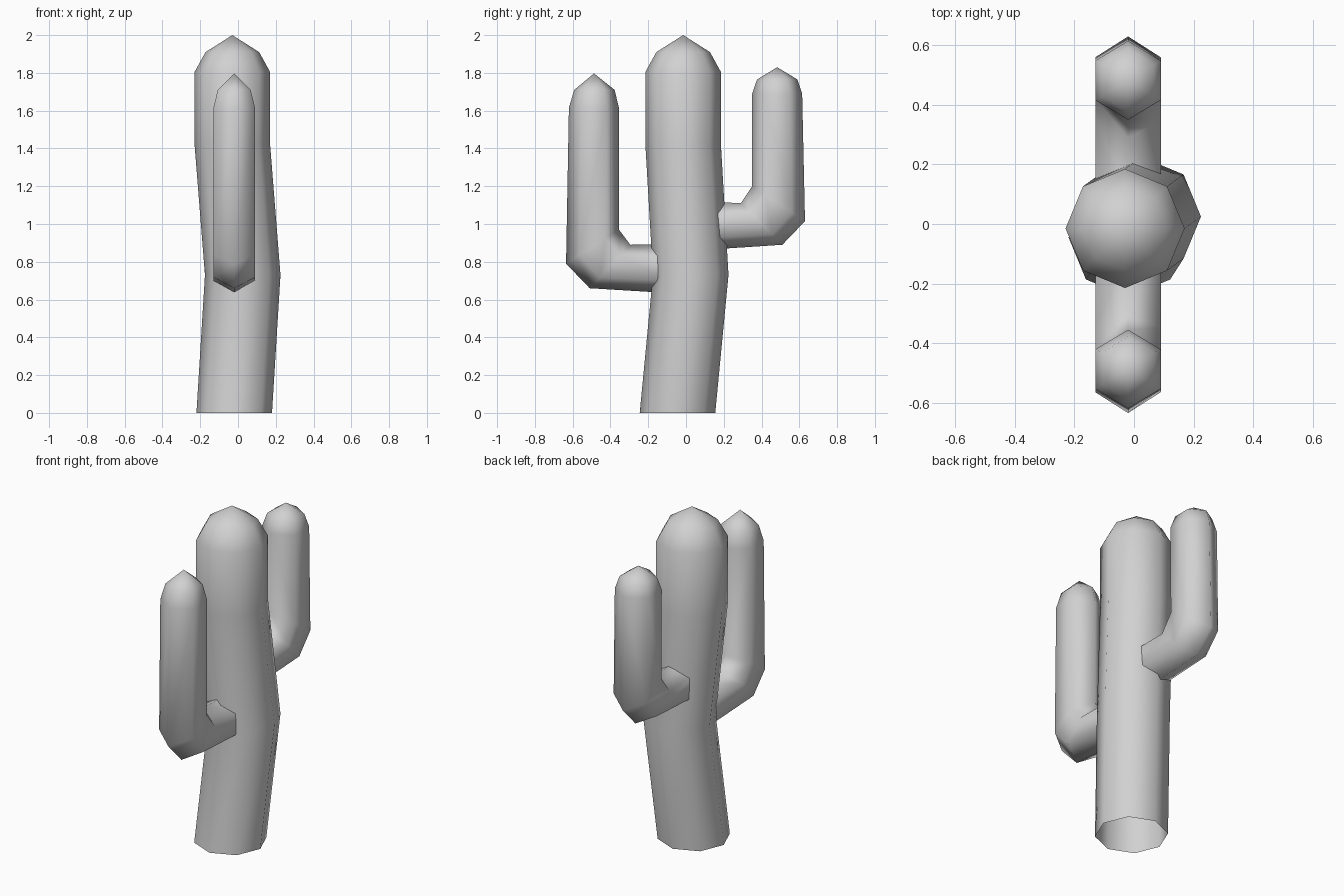
import bpy
import bmesh
from math import cos, sin, tau, pi
from mathutils import Vector

cube = bpy.data.objects.get("Cube")
if cube:
    bpy.data.objects.remove(cube, do_unlink=True)

grey = bpy.data.materials.new("plain grey")
grey.use_nodes = True
grey.diffuse_color = (0.64, 0.64, 0.64, 1)
grey.node_tree.nodes["Principled BSDF"].inputs["Base Color"].default_value = (0.64, 0.64, 0.64, 1)


def tube(name, rings, sides, tip):
    """Skin rings given as (centre, first axis, second axis), closing on a tip."""
    bm = bmesh.new()
    loops = []
    for centre, u, v in rings:
        angles = [tau * i / sides for i in range(sides)]
        loops.append([bm.verts.new(centre + u * cos(a) + v * sin(a)) for a in angles])
    for low, high in zip(loops, loops[1:]):
        for i in range(sides):
            j = (i + 1) % sides
            bm.faces.new((low[i], low[j], high[j], high[i]))
    top = bm.verts.new(tip)
    for i in range(sides):
        bm.faces.new((loops[-1][i], loops[-1][(i + 1) % sides], top))
    bmesh.ops.recalc_face_normals(bm, faces=bm.faces)
    mesh = bpy.data.meshes.new(name)
    bm.to_mesh(mesh)
    bm.free()
    mesh.materials.append(grey)
    mesh.shade_smooth()
    obj = bpy.data.objects.new(name, mesh)
    bpy.context.collection.objects.link(obj)
    return obj


# Trunk: leaning eight-sided column, open underneath, with a domed top
trunk_rings = [
    (Vector((x, y, z)), Vector((r, 0, 0)), Vector((0, r, 0)))
    for x, y, z, r in (
        (-0.02, -0.045, 0, 0.2),
        (0.025, 0.025, 0.73, 0.2),
        (-0.03, -0.015, 1.42, 0.2),
        (-0.03, -0.015, 1.805, 0.2),
        (-0.03, -0.015, 1.91, 0.142),
    )
]
tube("trunk", trunk_rings, 8, Vector((-0.03, -0.015, 2)))


# Arms: six-sided bent pipes, each ring set by its outer and inner (y, z) points
def arm(name, sections, tip):
    x = -0.02
    rings = []
    for outer, inner, half_width in sections:
        a, b = Vector((x, *outer)), Vector((x, *inner))
        rings.append(((a + b) / 2, (a - b) / 2, Vector((half_width / sin(pi / 3), 0, 0))))
    tube(name, rings, 6, Vector((x, *tip)))


arm("front_arm", [
    ((-0.10, 0.635), (-0.10, 0.895), 0.11),
    ((-0.51, 0.66), (-0.295, 0.89), 0.11),
    ((-0.635, 0.79), (-0.355, 0.97), 0.11),
    ((-0.62, 1.615), (-0.355, 1.615), 0.11),
    ((-0.592, 1.71), (-0.378, 1.71), 0.087),
], (-0.487, 1.797))

arm("back_arm", [
    ((0.13, 0.865), (0.13, 1.118), 0.11),
    ((0.51, 0.89), (0.29, 1.11), 0.11),
    ((0.63, 1.015), (0.35, 1.20), 0.11),
    ((0.615, 1.69), (0.35, 1.69), 0.11),
    ((0.59, 1.765), (0.376, 1.765), 0.087),
], (0.483, 1.83))
